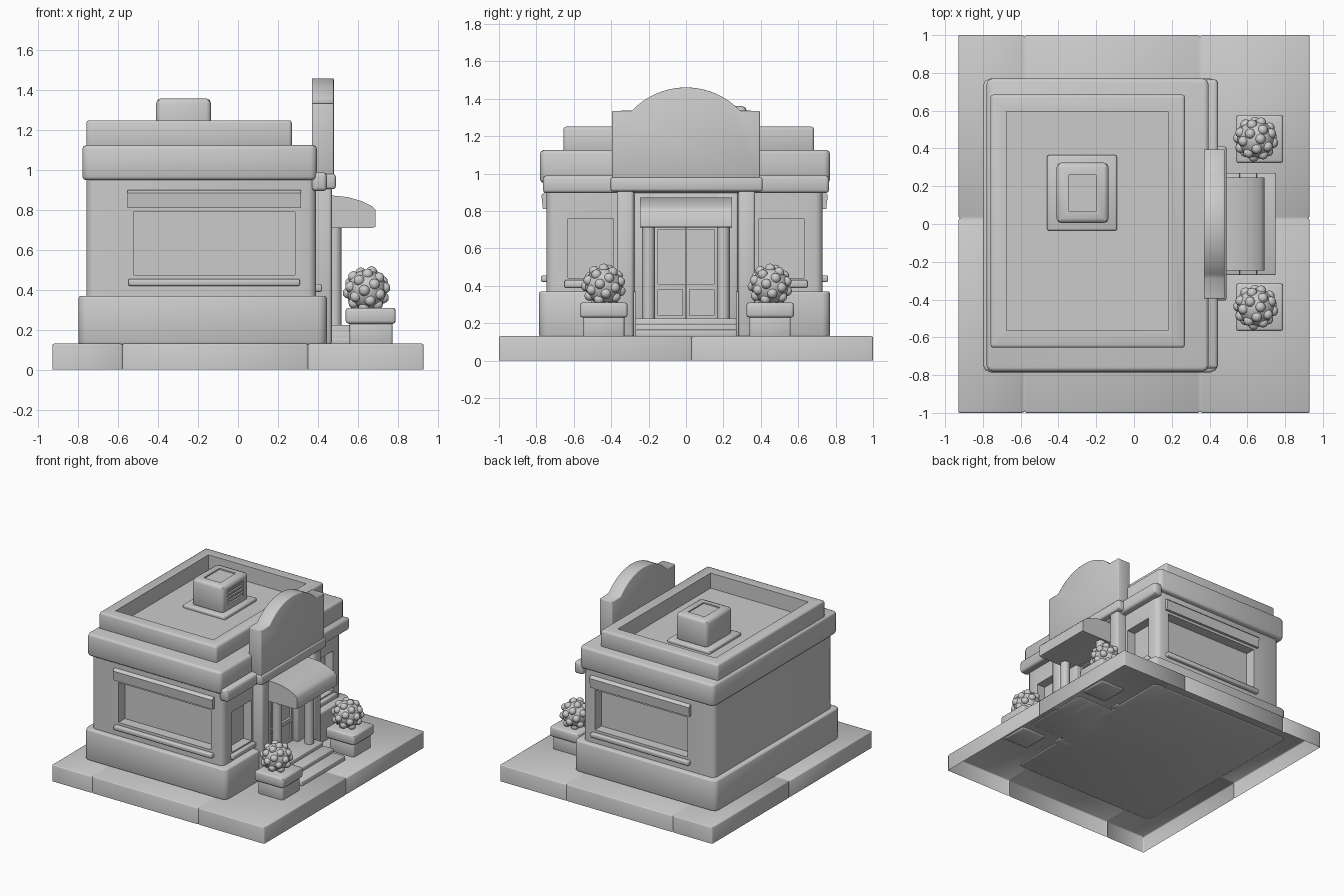
import bpy, bmesh, math
from mathutils import Matrix, Vector

cube = bpy.data.objects.get("Cube")
if cube:
    bpy.data.objects.remove(cube, do_unlink=True)

grey = bpy.data.materials.new("plain grey")
grey.use_nodes = True
GREY = (0.6, 0.6, 0.6, 1)
grey.diffuse_color = GREY
grey.node_tree.nodes["Principled BSDF"].inputs["Base Color"].default_value = GREY


def activate(ob):
    bpy.ops.object.select_all(action='DESELECT')
    ob.select_set(True)
    bpy.context.view_layer.objects.active = ob


def shade(ob):
    activate(ob)
    bpy.ops.object.shade_smooth_by_angle(angle=math.radians(46))


def finish(name, bm):
    bmesh.ops.recalc_face_normals(bm, faces=bm.faces)
    me = bpy.data.meshes.new(name)
    bm.to_mesh(me)
    bm.free()
    me.materials.append(grey)
    ob = bpy.data.objects.new(name, me)
    bpy.context.collection.objects.link(ob)
    shade(ob)
    return ob


def box_bm(x, y, z):
    bm = bmesh.new()
    size = [b - a for a, b in (x, y, z)]
    mid = [(a + b) / 2 for a, b in (x, y, z)]
    bmesh.ops.create_cube(bm, size=1, matrix=Matrix.Translation(mid) @ Matrix.Diagonal((*size, 1)))
    return bm


def round_edges(bm, edges, width, segments=2):
    bmesh.ops.bevel(bm, geom=edges, offset=width, segments=segments, profile=0.5, affect='EDGES')


def box(name, x, y, z, bevel=0.01, corner=0):
    """Rounded box; corner gives the upright edges a wider rounding first."""
    bm = box_bm(x, y, z)
    if corner:
        round_edges(bm, [e for e in bm.edges
                         if abs(e.verts[0].co.z - e.verts[1].co.z) > 0.01], corner)
    if bevel:
        round_edges(bm, [e for e in bm.edges if e.calc_face_angle(0) > 1], bevel)
    return finish(name, bm)


def prism(name, points, place, a, b, bevel=0):
    """Extrude a 2D profile from a to b; place maps (u, v, depth) to space."""
    bm = bmesh.new()
    face = bm.faces.new([bm.verts.new(place(u, v, a)) for u, v in points])
    out = bmesh.ops.extrude_face_region(bm, geom=[face])
    shift = Vector(place(0, 0, b)) - Vector(place(0, 0, a))
    bmesh.ops.translate(bm, vec=shift, verts=[g for g in out['geom'] if isinstance(g, bmesh.types.BMVert)])
    bmesh.ops.recalc_face_normals(bm, faces=bm.faces)
    if bevel:
        round_edges(bm, [e for e in bm.edges if e.calc_face_angle(0) > 0.9], bevel)
    return finish(name, bm)


def cut(ob, *ranges):
    """Carve box-shaped openings out of an object."""
    for r in ranges:
        cutter = finish("cutter", box_bm(*r))
        cutter.hide_render = True
        mod = ob.modifiers.new("opening", 'BOOLEAN')
        mod.operation, mod.solver, mod.object = 'DIFFERENCE', 'EXACT', cutter
        activate(ob)
        bpy.ops.object.modifier_apply(modifier=mod.name)
        bpy.data.objects.remove(cutter, do_unlink=True)
    shade(ob)


# Paved base, hollow underneath, with pressed-in seams
bm = box_bm((-0.93, 0.93), (-1, 1), (0, 0.13))
round_edges(bm, [e for e in bm.edges if max(v.co.z for v in e.verts) > 0.1], 0.008)
seams = [(0, -0.58), (0, 0.35), (1, 0.03)]
for axis, pos in seams:
    normal = Vector((0, 0, 0))
    normal[axis] = 1
    for d in (-0.01, 0, 0.01):
        bmesh.ops.bisect_plane(bm, geom=bm.verts[:] + bm.edges[:] + bm.faces[:],
                               plane_co=normal * (pos + d), plane_no=normal)
for axis, pos in seams:
    for v in bm.verts:
        if abs(v.co[axis] - pos) < 0.001:
            if v.co.z > 0.1:
                v.co.z -= 0.004
            v.co[1 - axis] *= 0.992
bmesh.ops.delete(bm, geom=[f for f in bm.faces if f.calc_center_median().z < 0.001], context='FACES')
finish("paved_base", bm)

# Building body with window and door openings
doorway = ((0.32, 0.6), (-0.27, 0.27), (0.2, 0.88))
plinth = box("plinth", (-0.8, 0.445), (-0.785, 0.77), (0.125, 0.37), 0.012, 0.04)
cut(plinth, doorway)
walls = box("walls", (-0.76, 0.39), (-0.745, 0.73), (0.3, 1.0), 0, 0.035)
cut(walls, doorway,
    ((-0.525, 0.285), (-0.9, -0.665), (0.475, 0.79)),
    ((-0.525, 0.285), (0.65, 0.9), (0.475, 0.79)),
    ((0.32, 0.6), (-0.63, -0.39), (0.44, 0.76)),
    ((0.32, 0.6), (0.39, 0.63), (0.44, 0.76)))

# Roof
box("cornice", (-0.78, 0.395), (-0.78, 0.77), (0.95, 1.125), 0.018, 0.03)
parapet = box("parapet", (-0.76, 0.27), (-0.655, 0.685), (1.1, 1.25), 0.014, 0.015)
cut(parapet, ((-0.675, 0.18), (-0.565, 0.595), (1.13, 1.4)))
box("vent_plate", (-0.46, -0.09), (-0.035, 0.365), (1.12, 1.155), 0.01)
vent = box("roof_vent", (-0.41, -0.135), (0.005, 0.325), (1.14, 1.36), 0.025)
cut(vent, ((-0.345, -0.2), (0.065, 0.26), (1.35, 1.4)),
    ((-0.15, 0), (0.07, 0.26), (1.2, 1.32)))
for i in range(4):
    z = 1.21 + i * 0.03
    box("vent_slat", (-0.155, -0.138), (0.07, 0.26), (z, z + 0.014), 0)

# Window trim on both long sides
for s, wall in ((-1, -0.745), (1, 0.73)):
    def across(u, v, d, s=s, wall=wall):
        return (d, wall + s * u, v)
    prism("window_hood", [(-0.02, 0.9), (0.012, 0.9), (0.028, 0.885), (0.02, 0.81), (-0.02, 0.81)],
          across, -0.555, 0.315)
    y = sorted((wall - s * 0.02, wall + s * 0.03))
    box("window_sill", (-0.55, 0.31), y, (0.42, 0.455), 0.008)

# Entrance front
box("front_band", (0.37, 0.445), (-0.765, 0.765), (0.895, 0.99), 0.018)
box("front_band_centre", (0.37, 0.49), (-0.405, 0.41), (0.905, 0.98), 0.012)
for s in (-1, 1):
    def span(a, b, s=s):
        return sorted((s * a, s * b))
    box("pilaster", (0.34, 0.47), span(0.28, 0.37), (0.125, 0.92), 0.015)
    box("front_window_sill", (0.37, 0.42), span(0.37, 0.65), (0.39, 0.43), 0.008)
    bm = bmesh.new()
    bmesh.ops.create_cone(bm, cap_ends=True, segments=20, radius1=0.034, radius2=0.034, depth=0.6,
                          matrix=Matrix.Translation((0.485, s * 0.2, 0.425)))
    finish("porch_column", bm)
    # Door leaf: lower panel below an open glazed frame
    leaf = box("door_leaf", (0.33, 0.365), span(0.002, 0.17), (0.2, 0.72), 0.004)
    cut(leaf, ((0.345, 0.5), span(-0.02, 0.15), (0.41, 0.7)),
        ((0.352, 0.5), span(0.02, 0.15), (0.24, 0.38)))
    box("door_jamb", (0.32, 0.41), span(0.165, 0.275), (0.2, 0.9), 0.006)
box("door_lintel", (0.32, 0.41), (-0.27, 0.27), (0.71, 0.91), 0.006)

# Steps
for reach, half, top in ((0.75, 0.27, 0.165), (0.65, 0.27, 0.195), (0.56, 0.27, 0.225)):
    box("step", (0.34, reach), (-half, half), (0.125, top), 0.006)

# Porch awning
prism("awning", [(0.4, 0.87), (0.48, 0.872), (0.55, 0.865), (0.62, 0.845), (0.67, 0.82),
                 (0.69, 0.8), (0.69, 0.715), (0.67, 0.71), (0.4, 0.71)],
      lambda u, v, d: (u, d, v), -0.245, 0.245)

# Arched sign board
R, ZC, HALF = 0.399, 1.061, 0.81
outline = [(-0.395, 0.975), (-0.395, 1.335)]
outline += [(R * math.sin(a), ZC + R * math.cos(a))
            for a in (-HALF + HALF * i / 10 for i in range(21))]
outline += [(0.395, 1.335), (0.395, 0.975)]
prism("sign_board", outline, lambda u, v, d: (d, u, v), 0.37, 0.48, 0.006)

# Planters with knobbly bushes
for y in (-0.44, 0.45):
    box("planter_box", (0.56, 0.775), (y - 0.11, y + 0.11), (0.12, 0.25), 0.012)
    box("planter_rim", (0.54, 0.79), (y - 0.127, y + 0.127), (0.23, 0.31), 0.014)
    centre = Vector((0.645, y, 0.4))
    bm = bmesh.new()
    bmesh.ops.create_icosphere(bm, subdivisions=3, radius=0.1, matrix=Matrix.Translation(centre))
    COUNT = 30
    for i in range(COUNT):
        h = 1 - 2 * (i + 0.5) / COUNT
        r, a = math.sqrt(1 - h * h), i * 2.39996
        spot = centre + 0.094 * Vector((r * math.cos(a), r * math.sin(a), h))
        bmesh.ops.create_icosphere(bm, subdivisions=2, radius=0.028, matrix=Matrix.Translation(spot))
    finish("bush", bm)
